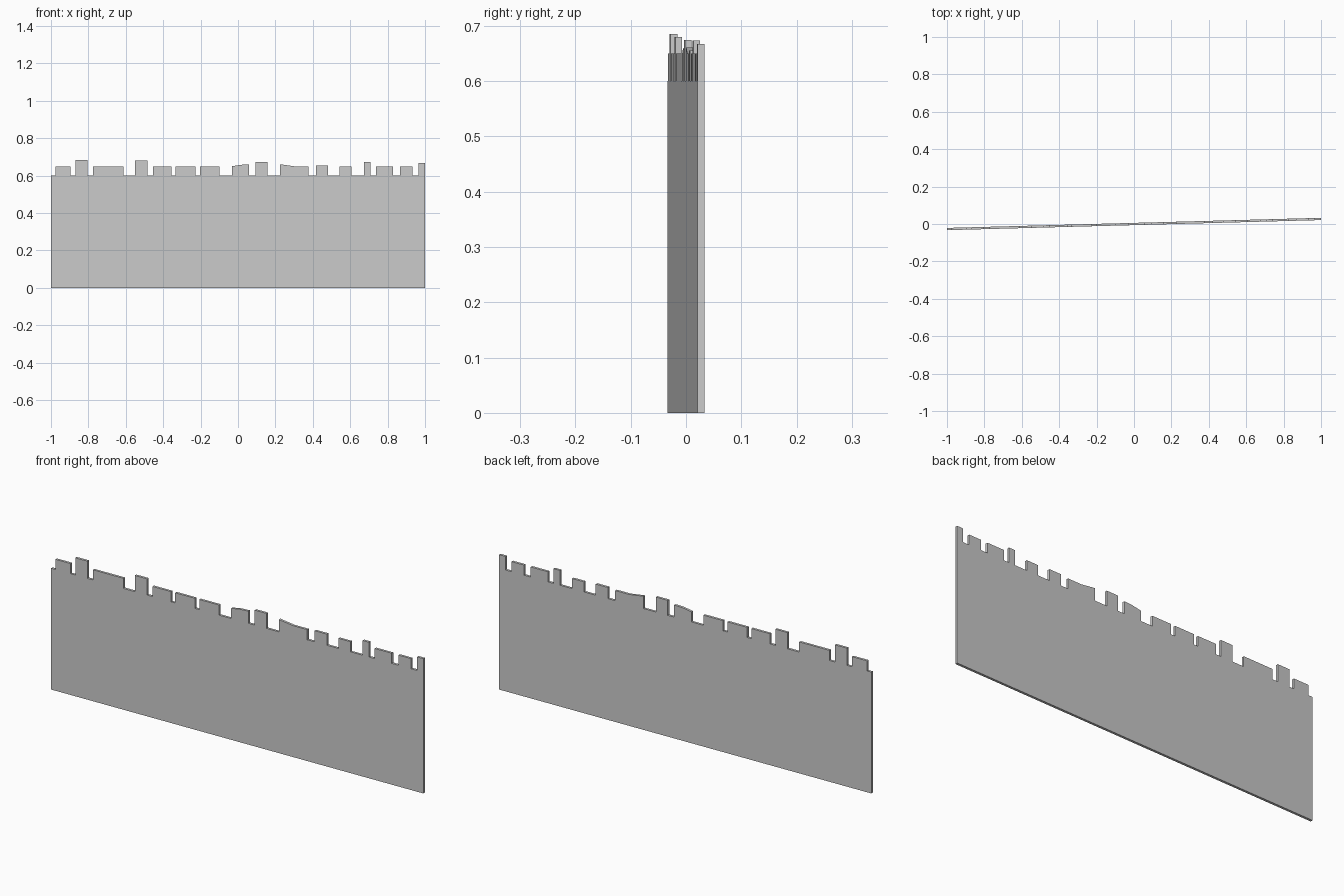
import bpy, bmesh

if "Cube" in bpy.data.objects:
    bpy.data.objects.remove(bpy.data.objects["Cube"])

HALF, BASE, SLOPE, THICK = 1.0, 0.60, 0.027, 0.012

# Merlons: left x, right x, then heights of the top profile spread evenly between them
merlons = [
    (-0.977, -0.895, 0.65, 0.65), (-0.87, -0.804, 0.685, 0.685),
    (-0.775, -0.612, 0.65, 0.65), (-0.55, -0.484, 0.68, 0.68),
    (-0.455, -0.355, 0.65, 0.65), (-0.333, -0.226, 0.65, 0.65),
    (-0.204, -0.098, 0.65, 0.65), (-0.033, 0.06, 0.65, 0.658, 0.66),
    (0.094, 0.158, 0.674, 0.674), (0.224, 0.376, 0.661, 0.65, 0.65),
    (0.416, 0.481, 0.655, 0.655), (0.544, 0.608, 0.65, 0.65),
    (0.674, 0.708, 0.673, 0.673), (0.738, 0.83, 0.65, 0.65),
    (0.866, 0.933, 0.65, 0.65), (0.966, 1.0, 0.667, 0.667),
]

# Wall outline in x and z
outline = [(-HALF, 0), (-HALF, BASE)]
for x0, x1, *tops in merlons:
    outline.append((x0, BASE))
    for i, z in enumerate(tops):
        outline.append((x0 + (x1 - x0) * i / (len(tops) - 1), z))
    if x1 < HALF:
        outline.append((x1, BASE))
outline.append((HALF, 0))

# Thin plate, turned slightly about z
bm = bmesh.new()
front = bm.faces.new([bm.verts.new((x, x * SLOPE - THICK / 2, z)) for x, z in outline])
ext = bmesh.ops.extrude_face_region(bm, geom=[front])
for v in ext["geom"]:
    if isinstance(v, bmesh.types.BMVert):
        v.co.y += THICK
bmesh.ops.recalc_face_normals(bm, faces=bm.faces)
bmesh.ops.triangulate(bm, faces=[f for f in bm.faces if len(f.verts) > 4])

mesh = bpy.data.meshes.new("battlement_wall")
bm.to_mesh(mesh)
bm.free()
bpy.context.collection.objects.link(bpy.data.objects.new("battlement_wall", mesh))
